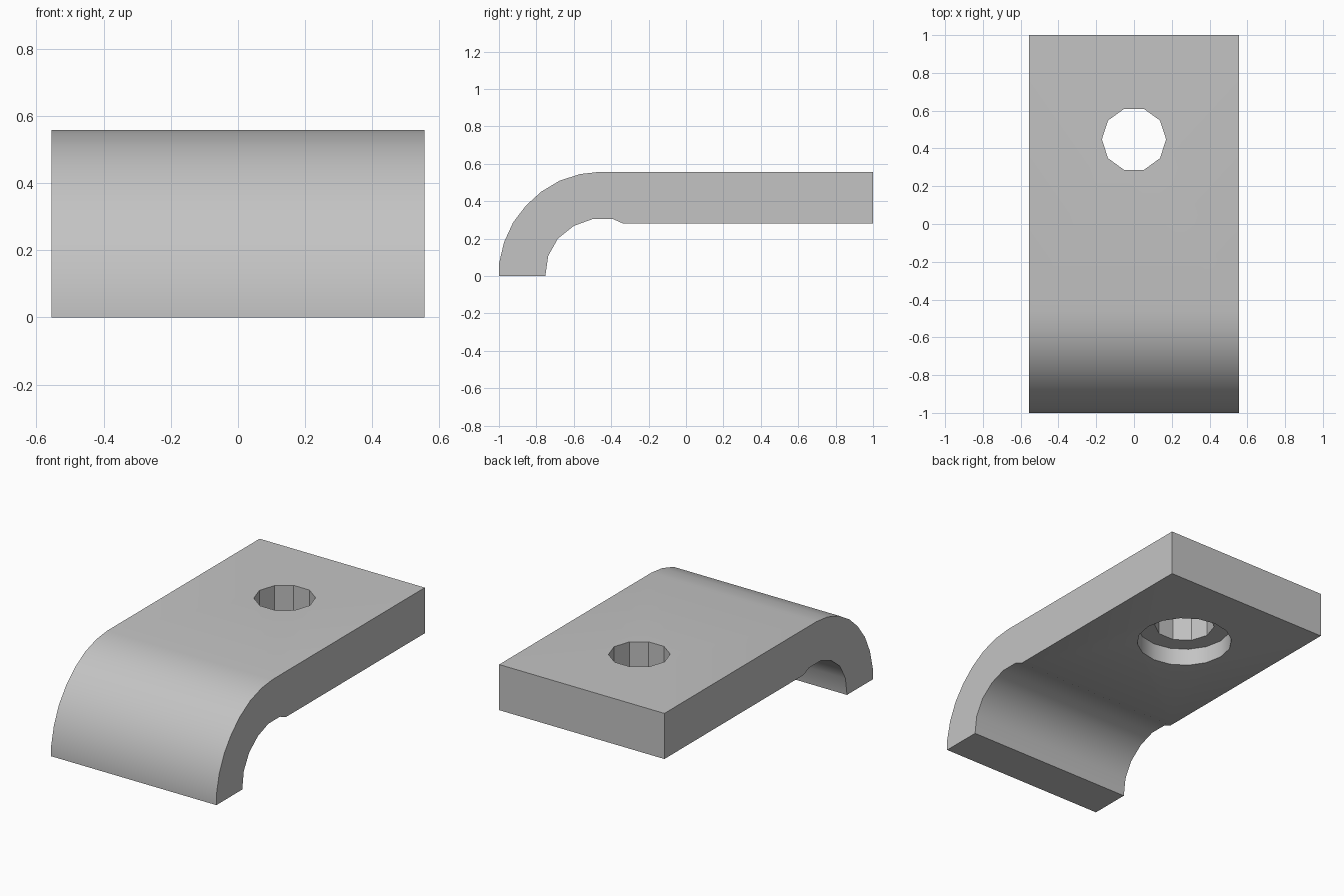
import bpy
import bmesh
import math
from mathutils import Matrix

cube = bpy.data.objects.get("Cube")
if cube:
    bpy.data.objects.remove(cube, do_unlink=True)

HALF_WIDTH = 0.555
HOLE_Y = 0.448
UNDERSIDE = 0.28

grey = bpy.data.materials.new("plain grey")
grey.use_nodes = True
colour = (0.55, 0.55, 0.55, 1)
grey.diffuse_color = colour
grey.node_tree.nodes["Principled BSDF"].inputs["Base Color"].default_value = colour


def make_object(name, bm):
    bmesh.ops.recalc_face_normals(bm, faces=bm.faces)
    mesh = bpy.data.meshes.new(name)
    bm.to_mesh(mesh)
    bm.free()
    mesh.materials.append(grey)
    obj = bpy.data.objects.new(name, mesh)
    bpy.context.collection.objects.link(obj)
    return obj


def drill(target, name, radius, sides, bottom, top):
    """Cut a vertical prism-shaped hole through the target."""
    bm = bmesh.new()
    bmesh.ops.create_cone(
        bm, cap_ends=True, segments=sides, radius1=radius, radius2=radius,
        depth=top - bottom,
        matrix=Matrix.Translation((0, HOLE_Y, (top + bottom) / 2))
        @ Matrix.Rotation(math.pi / 2, 4, "Z"))
    cutter = make_object(name, bm)
    cutter.hide_render = True
    mod = target.modifiers.new(name, "BOOLEAN")
    mod.operation = "DIFFERENCE"
    mod.solver = "EXACT"
    mod.object = cutter
    bpy.context.view_layer.objects.active = target
    bpy.ops.object.modifier_apply(modifier=name)
    bpy.data.objects.remove(cutter, do_unlink=True)


# Side profile (y, z): outer bend, flat plate, then inner bend
outer_bend = [(-1, 0), (-1, 0.065), (-0.973, 0.18), (-0.925, 0.285),
              (-0.857, 0.375), (-0.775, 0.45), (-0.675, 0.51),
              (-0.565, 0.545), (-0.46, 0.557)]
inner_bend = [(-0.335, UNDERSIDE), (-0.39, 0.304), (-0.5, 0.304),
              (-0.6, 0.268), (-0.685, 0.2), (-0.737, 0.107), (-0.752, 0)]
profile = outer_bend + [(1, 0.557), (1, UNDERSIDE)] + inner_bend

# Bent plate
bm = bmesh.new()
side = bm.faces.new([bm.verts.new((-HALF_WIDTH, y, z)) for y, z in profile])
extruded = bmesh.ops.extrude_face_region(bm, geom=[side], use_keep_orig=True)
moved = [v for v in extruded["geom"] if isinstance(v, bmesh.types.BMVert)]
bmesh.ops.translate(bm, verts=moved, vec=(2 * HALF_WIDTH, 0, 0))
plate = make_object("bent_clamp_plate", bm)

# Bolt hole and the wider recess beneath it
drill(plate, "bolt_hole", 0.17, 10, 0.1, 0.8)
drill(plate, "bolt_recess", 0.27, 16, 0.1, UNDERSIDE + 0.105)

# Smooth bends with crisp edges
bpy.ops.object.select_all(action="DESELECT")
plate.select_set(True)
bpy.context.view_layer.objects.active = plate
bpy.ops.object.shade_smooth_by_angle(angle=math.radians(30))
